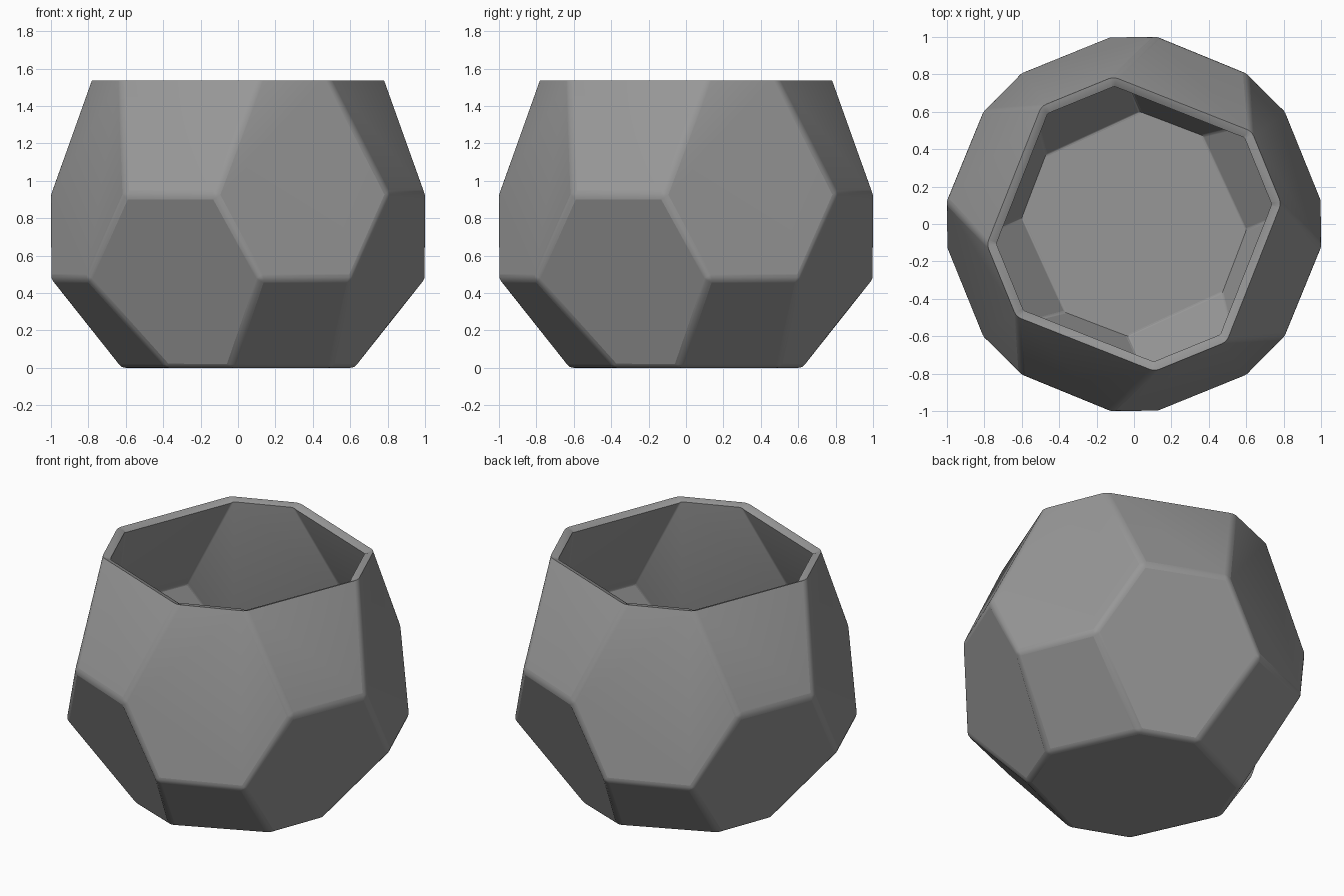
import bpy, bmesh
from mathutils import Matrix, Vector
from math import pi

if "Cube" in bpy.data.objects:
    bpy.data.objects.remove(bpy.data.objects["Cube"])

# Corner points of one quarter; the pot repeats four times around z
QUARTER = {
    "T1": (0.11, -0.787, 1.537), "T2": (0.495, -0.63, 1.537),   # rim
    "U1": (-0.12, -1.006, 0.925), "U2": (-0.605, -0.808, 0.925),  # upper belt
    "L1": (0.12, -1.006, 0.475), "L2": (0.61, -0.808, 0.475),     # lower belt
    "A": (-0.04, -0.628, 0.0), "B": (-0.38, -0.50, 0.0),          # base
}

bm = bmesh.new()
v = {}
for k in range(4):
    rot = Matrix.Rotation(k * pi / 2, 3, 'Z')
    for name, co in QUARTER.items():
        v[name, k] = bm.verts.new(rot @ Vector(co))


def face(k, *corners):
    bm.faces.new([v[n, (k + d) % 4] for n, d in corners])


# Facets of each quarter
for k in range(4):
    face(k, ("T2", -1), ("U2", 0), ("U1", 0), ("T1", 0))
    face(k, ("T1", 0), ("U1", 0), ("L1", 0), ("L2", 0), ("U2", 1), ("T2", 0))
    face(k, ("U2", 0), ("L2", -1), ("B", 0), ("A", 0), ("L1", 0), ("U1", 0))
    face(k, ("L1", 0), ("A", 0), ("B", 1), ("L2", 0))
# Floor
bm.faces.new([v[n, k] for k in (3, 2, 1, 0) for n in ("A", "B")])
bmesh.ops.recalc_face_normals(bm, faces=bm.faces)
floor = min(bm.faces, key=lambda f: f.calc_center_median().z)
if floor.normal.z > 0:
    bmesh.ops.reverse_faces(bm, faces=bm.faces)

mesh = bpy.data.meshes.new("faceted_pot")
bm.to_mesh(mesh)
bm.free()
pot = bpy.data.objects.new("faceted_pot", mesh)
bpy.context.collection.objects.link(pot)

# Dark grey finish
grey = bpy.data.materials.new("dark_grey")
grey.diffuse_color = (0.31, 0.31, 0.31, 1)
grey.use_nodes = True
grey.node_tree.nodes["Principled BSDF"].inputs["Base Color"].default_value = grey.diffuse_color
mesh.materials.append(grey)

# Softened facet edges, wall thickness, rounded rim
soft = pot.modifiers.new("soft_edges", 'BEVEL')
soft.width, soft.segments = 0.025, 3
soft.limit_method, soft.angle_limit = 'ANGLE', 0.1
wall = pot.modifiers.new("wall", 'SOLIDIFY')
wall.thickness, wall.offset, wall.use_even_offset = 0.05, -1, True
rim = pot.modifiers.new("rim_edges", 'BEVEL')
rim.width, rim.segments = 0.015, 3
rim.limit_method, rim.angle_limit = 'ANGLE', 0.9

bpy.context.view_layer.objects.active = pot
pot.select_set(True)
bpy.ops.object.shade_smooth_by_angle(angle=0.6)
